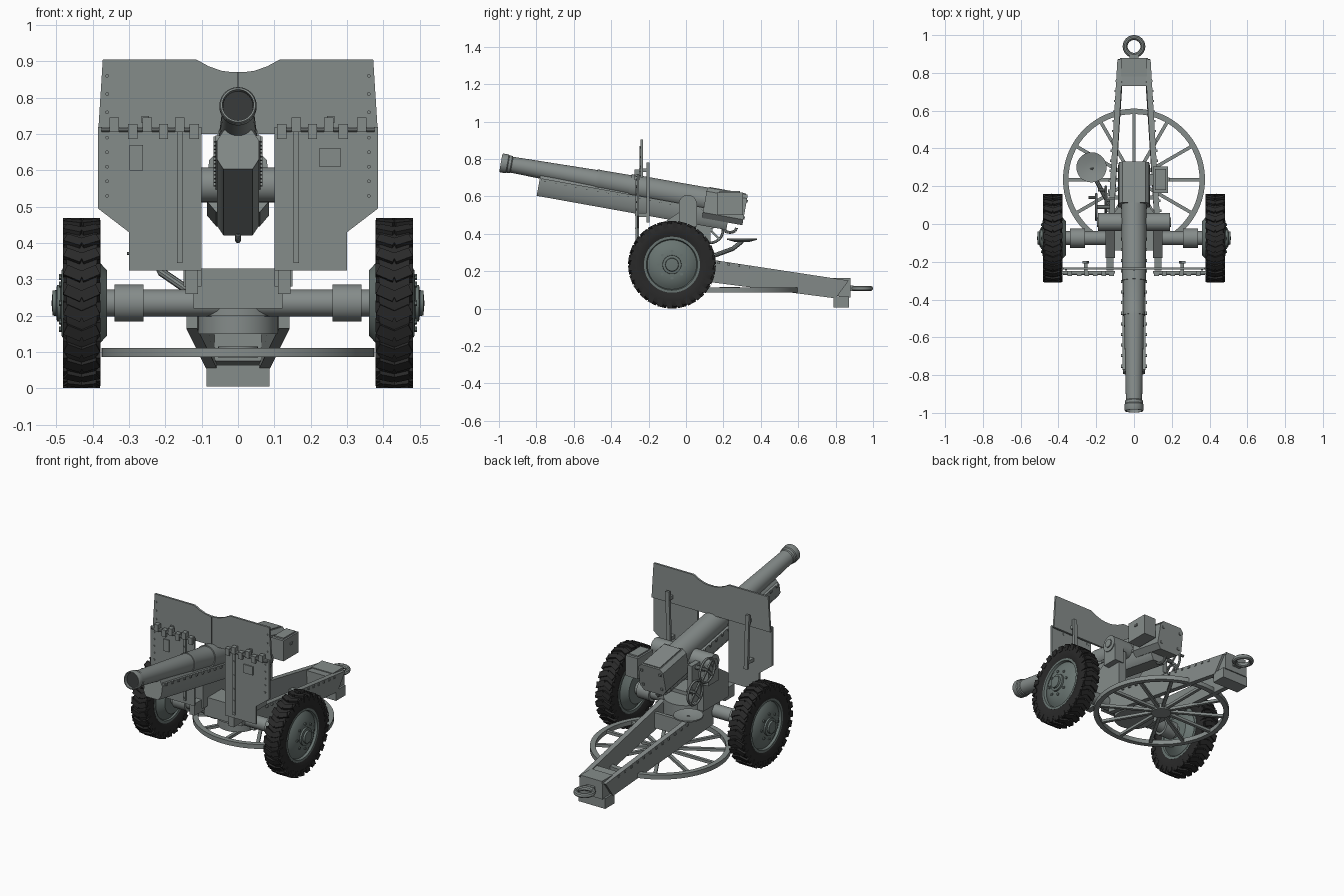
import bpy, bmesh, math
from mathutils import Matrix, Vector

def material(name, rgb):
    m = bpy.data.materials.new(name)
    m.diffuse_color = (*rgb, 1)
    return m

GREY = material("field grey", (0.235, 0.262, 0.255))
DISC = material("wheel grey green", (0.14, 0.175, 0.165))
RUBBER = material("tyre black", (0.022, 0.022, 0.022))
BORE = material("bore dark", (0.035, 0.038, 0.038))
I = Matrix.Identity(4)
T = Matrix.Translation
R = Matrix.Rotation
rad = math.radians

def finish(name, bm, mat=GREY, mirror=False, M=I):
    """Turn a bmesh into an object, optionally with a copy mirrored across x = 0."""
    bm.transform(M)
    if mirror:
        d = bmesh.ops.duplicate(bm, geom=bm.verts[:] + bm.edges[:] + bm.faces[:])
        for e in d["geom"]:
            if isinstance(e, bmesh.types.BMVert):
                e.co.x *= -1
    bmesh.ops.recalc_face_normals(bm, faces=bm.faces[:])
    for f in bm.faces:
        f.smooth = True
    for e in bm.edges:
        e.smooth = len(e.link_faces) == 2 and e.calc_face_angle(0) < rad(33)
    me = bpy.data.meshes.new(name)
    bm.to_mesh(me)
    bm.free()
    me.materials.append(mat)
    ob = bpy.data.objects.new(name, me)
    bpy.context.collection.objects.link(ob)

def box(bm, c, s, M=I):
    bmesh.ops.create_cube(bm, size=1, matrix=M @ T(c) @ Matrix.Diagonal((*s, 1)))

def cyl(bm, a, b, r, r2=None, seg=16):
    a, b = Vector(a), Vector(b)
    q = (b - a).to_track_quat('Z', 'Y').to_matrix().to_4x4()
    bmesh.ops.create_cone(bm, cap_ends=True, segments=seg, radius1=r, radius2=r if r2 is None else r2,
                          depth=(b - a).length, matrix=T((a + b) / 2) @ q)

def lathe(bm, prof, M=I, seg=40, closed=False):
    """Revolve (height, radius) points about local z."""
    rings = []
    for h, r in prof:
        n = 1 if r == 0 else seg
        rings.append([bm.verts.new(M @ Vector((r * math.cos(2 * math.pi * i / seg),
                      r * math.sin(2 * math.pi * i / seg), h))) for i in range(n)])
    for A, B in list(zip(rings, rings[1:])) + ([(rings[-1], rings[0])] if closed else []):
        for i in range(seg):
            j = (i + 1) % seg
            v = [A[i % len(A)], A[j % len(A)], B[j % len(B)], B[i % len(B)]]
            bm.faces.new(list(dict.fromkeys(v)))

def prism(bm, pts, depth, M=I):
    """Extrude an xz outline along +y."""
    f = [bm.verts.new(M @ Vector((x, 0, z))) for x, z in pts]
    b = [bm.verts.new(M @ Vector((x, depth, z))) for x, z in pts]
    bm.faces.new(f)
    bm.faces.new(b[::-1])
    for i in range(len(f)):
        j = (i + 1) % len(f)
        bm.faces.new((f[i], f[j], b[j], b[i]))

def hull(bm, pts):
    bmesh.ops.convex_hull(bm, input=[bm.verts.new(p) for p in pts])

new = bmesh.new
GUN = T((0, -0.99, 0.78)) @ R(rad(-10.2), 4, 'X')   # local +y runs back along the bore
ALONG = R(rad(-90), 4, 'X')                         # lathe axis to +y
SIDE = R(rad(90), 4, 'Y')                           # lathe axis to +x

# --- Barrel, bore, cradle, breech ---
bm = new()
lathe(bm, [(0.10, 0), (0.10, 0.041), (0, 0.043), (0, 0.048), (0.006, 0.051), (0.035, 0.051), (0.04, 0.047),
           (0.055, 0.047), (0.06, 0.043), (0.515, 0.053), (0.515, 0.057), (0.535, 0.057), (0.54, 0.056),
           (0.70, 0.058), (0.70, 0.064), (1.2, 0.066), (1.2, 0)], ALONG)
finish("barrel", bm, M=GUN)
bm = new()
lathe(bm, [(0.02, 0), (0.02, 0.0418), (0.098, 0.0405), (0.098, 0)], ALONG)
finish("bore", bm, BORE, M=GUN)
bm = new()
half = [(0.038, -0.03), (0.058, -0.06), (0.058, -0.112), (0.04, -0.14)]
prism(bm, half + [(-x, z) for x, z in half[::-1]], 1.03, T((0, 0.22, 0)))
for s in (-1, 1):                                   # guide rails and bolt rows
    box(bm, (s * 0.055, 0.72, -0.052), (0.014, 0.98, 0.016))
    for i in range(17):
        box(bm, (s * 0.064, 0.25 + i * 0.057, -0.052), (0.008, 0.014, 0.014))
finish("cradle", bm, M=GUN)
bm = new()
half = [(0.06, 0.065), (0.08, 0.045), (0.085, -0.07), (0.06, -0.1)]
prism(bm, half + [(-x, z) for x, z in half[::-1]], 0.22, T((0, 1.11, 0)))
box(bm, (0, 1.22, 0.02), (0.11, 0.2, 0.10))
for x in (-0.06, 0.06):
    for z in (-0.06, 0.03):
        box(bm, (x, 1.33, z), (0.014, 0.012, 0.014))
finish("breech", bm, M=GUN)
bm = new()
box(bm, (0.14, 0.235, 0.56), (0.08, 0.14, 0.12))
box(bm, (0.14, 0.235, 0.622), (0.06, 0.11, 0.012))
box(bm, (0.09, 0.235, 0.55), (0.05, 0.06, 0.05))
box(bm, (0.183, 0.235, 0.58), (0.008, 0.02, 0.012))
finish("breech_side_box", bm)
bm = new()
for a in range(0, 180, 20):
    p = [(0, 0.235 + 0.035 * math.cos(rad(t)), 0.432 - 0.025 * math.sin(rad(t))) for t in (a, a + 20)]
    cyl(bm, p[0], p[1], 0.008, seg=8)
finish("breech_handle", bm)

# --- Saddle and trunnions ---
bm = new()
cyl(bm, (0.05, 0.01, 0.56), (0.19, 0.01, 0.56), 0.048, seg=28)
cyl(bm, (0.19, 0.01, 0.56), (0.197, 0.01, 0.56), 0.025)
box(bm, (0.155, 0.01, 0.50), (0.06, 0.095, 0.12))
hull(bm, [(x, y, z) for x in (0.10, 0.15) for y, z in
          [(-0.18, 0.28), (0.05, 0.28), (0.05, 0.52), (-0.03, 0.52), (-0.18, 0.42)]])
box(bm, (0.127, -0.2, 0.295), (0.035, 0.09, 0.07))
finish("saddle_bracket", bm, mirror=True)
bm = new()
box(bm, (0, -0.075, 0.275), (0.245, 0.13, 0.11))
cyl(bm, (0, 0.0, 0.15), (0, 0.0, 0.2), 0.11, seg=32)
cyl(bm, (0, 0.0, 0.2), (0, 0.0, 0.31), 0.12, seg=32)
finish("axle_housing", bm)

# --- Axle and wheels ---
bm = new()
cyl(bm, (-0.39, -0.075, 0.235), (0.39, -0.075, 0.235), 0.037, seg=28)
for s in (-1, 1):
    cyl(bm, (s * 0.26, -0.075, 0.235), (s * 0.34, -0.075, 0.235), 0.051, seg=28)
finish("axle", bm)
HUB = T((0.43, -0.075, 0.235))
bm = new()
lathe(bm, [(-0.04, 0.145), (-0.05, 0.17), (-0.05, 0.205), (-0.042, 0.224), (0.042, 0.224), (0.05, 0.205),
           (0.05, 0.17), (0.04, 0.145)], SIDE, 52, True)
for i in range(26):                                 # chevron tread lugs
    turn = R(2 * math.pi * i / 26, 4, 'X')
    for s in (-1, 1):
        box(bm, (0, 0, 0), (0.05, 0.03, 0.016), turn @ T((s * 0.022, 0, 0.226)) @ R(s * rad(24), 4, 'Z'))
        box(bm, (s * 0.046, 0.016, 0.211), (0.012, 0.028, 0.034), turn)
finish("tyres", bm, RUBBER, True, HUB)
bm = new()
lathe(bm, [(-0.07, 0), (-0.07, 0.09), (-0.06, 0.1), (-0.035, 0.13), (-0.043, 0.135), (-0.043, 0.15), (0.043, 0.15),
           (0.043, 0.137), (0.03, 0.132), (0.038, 0.12), (0.055, 0.09), (0.058, 0.055), (0.058, 0)], SIDE, 44)
finish("wheel_discs", bm, DISC, True, HUB)
bm = new()
lathe(bm, [(0.04, 0), (0.04, 0.052), (0.068, 0.05), (0.07, 0.036), (0.08, 0.034), (0.083, 0)], SIDE, 28)
for i in range(8):
    a = rad(45 * i)
    y, z = 0.072 * math.cos(a), 0.072 * math.sin(a)
    cyl(bm, (0.05, y, z), (0.063, y, z), 0.008, seg=6)
finish("hubs", bm, DISC, True, HUB)

# --- Shield ---
bm = new()
half = [(0.385, 0.7), (0.372, 0.905), (0.115, 0.905), (0.08, 0.886), (0.045, 0.874), (0.015, 0.87)]
prism(bm, half + [(-x, z) for x, z in half[::-1]], 0.012, T((0, -0.242, 0)))
box(bm, (0, -0.243, 0.79), (0.004, 0.012, 0.158))
finish("upper_shield", bm)
bm = new()
prism(bm, [(0.10, 0.72), (0.385, 0.72), (0.385, 0.495), (0.30, 0.43), (0.30, 0.325), (0.10, 0.325)],
      0.012, T((0, -0.262, 0)))
box(bm, (0.16, -0.265, 0.53), (0.016, 0.008, 0.37))
for z in (0.36, 0.43, 0.5, 0.58, 0.66):             # rivets
    cyl(bm, (0.16, -0.262, z), (0.16, -0.273, z), 0.005, seg=8)
for z in (0.53, 0.57, 0.61, 0.65, 0.69):
    cyl(bm, (0.36, -0.26, z), (0.36, -0.267, z), 0.005, seg=8)
for z in (0.76, 0.81, 0.86):
    cyl(bm, (0.36, -0.24, z), (0.36, -0.247, z), 0.005, seg=8)
cyl(bm, (0.11, -0.264, 0.713), (0.375, -0.264, 0.713), 0.007, seg=10)
for i, x in enumerate((0.12, 0.16, 0.205, 0.25, 0.29, 0.34)):  # hinges
    box(bm, (x, -0.262, 0.725 if i % 2 else 0.707), (0.026, 0.026, 0.04))
hull(bm, [(x + d, y, z) for d in (-0.012, 0.012) for x, y, z in   # rear stiffener
          [(0.26, -0.195, 0.78), (0.25, -0.195, 0.46), (0.26, -0.21, 0.78), (0.25, -0.21, 0.46)]])
for z in (0.5, 0.74):
    box(bm, (0.255, -0.225, z), (0.02, 0.05, 0.02))
finish("lower_shield", bm, mirror=True)
bm = new()
box(bm, (-0.28, -0.264, 0.635), (0.036, 0.008, 0.07))
box(bm, (0.253, -0.264, 0.635), (0.06, 0.008, 0.05))
finish("shield_hatches", bm)

# --- Trail, spade and towing eye ---
bm = new()
hull(bm, [(x + d, y, z) for d in (-0.03, 0) for x, y, z in
          [(0.142, -0.05, 0.29), (0.142, -0.05, 0.165), (0.088, 0.87, 0.15), (0.088, 0.8, 0.055)]])
for i in range(14):
    t = i / 14
    box(bm, (0.139 - 0.05 * t, 0.07 + 0.74 * t, 0.262 - 0.115 * t), (0.012, 0.012, 0.012))
finish("trail_beams", bm, mirror=True)
bm = new()
hull(bm, [(x, y, z) for x in (-0.075, 0.075) for y, z in
          [(0.73, 0.165), (0.73, 0.075), (0.88, 0.06), (0.88, 0.15)]])
box(bm, (0, 0.83, 0.035), (0.172, 0.085, 0.06))
box(bm, (0, 0.83, 0.155), (0.14, 0.1, 0.02))
box(bm, (0, 0.14, 0.2), (0.24, 0.02, 0.09))
finish("trail_end", bm)
bm = new()
lathe(bm, [(0.014 * math.sin(rad(t)), 0.047 + 0.013 * math.cos(rad(t))) for t in range(0, 360, 36)],
      T((0, 0.94, 0.108)), 32, True)
box(bm, (0, 0.88, 0.108), (0.05, 0.03, 0.03))
finish("towing_eye", bm)

# --- Circular firing platform ---
bm = new()
lathe(bm, [(0.086, 0.347), (0.086, 0.376), (0.112, 0.376), (0.112, 0.347)], seg=64, closed=True)
lathe(bm, [(0.085, 0), (0.085, 0.055), (0.115, 0.055), (0.115, 0)], seg=24)
for i in range(12):
    box(bm, (0.2, 0, 0.1), (0.31, 0.018, 0.016), R(rad(30 * i), 4, 'Z'))
finish("firing_platform", bm, M=T((0, 0.235, 0)))

# --- Gunner's seat and handwheels ---
bm = new()
lathe(bm, [(0.355, 0), (0.357, 0.04), (0.368, 0.08), (0.376, 0.08), (0.366, 0.035), (0.364, 0)],
      T((-0.225, 0.3, 0)), 28)
cyl(bm, (-0.13, 0.1, 0.265), (-0.21, 0.25, 0.32), 0.012, seg=10)
cyl(bm, (-0.21, 0.25, 0.32), (-0.225, 0.3, 0.36), 0.012, seg=10)
finish("seat", bm)
bm = new()
for c in ((-0.2, 0.09, 0.55), (-0.15, 0.13, 0.42)):
    M = T(c) @ SIDE
    lathe(bm, [(0.007 * math.sin(rad(t)), 0.068 + 0.007 * math.cos(rad(t))) for t in range(0, 360, 60)], M, 28, True)
    for i in range(4):
        box(bm, (0.034, 0, 0), (0.068, 0.011, 0.008), M @ R(rad(45 + 90 * i), 4, 'Z'))
    cyl(bm, c, (-0.10, c[1], c[2]), 0.012, seg=10)
    cyl(bm, (c[0], c[1] + 0.05, c[2] + 0.03), (c[0] - 0.04, c[1] + 0.05, c[2] + 0.03), 0.008, seg=8)
box(bm, (-0.115, 0.09, 0.46), (0.03, 0.08, 0.22))
finish("handwheels", bm)
